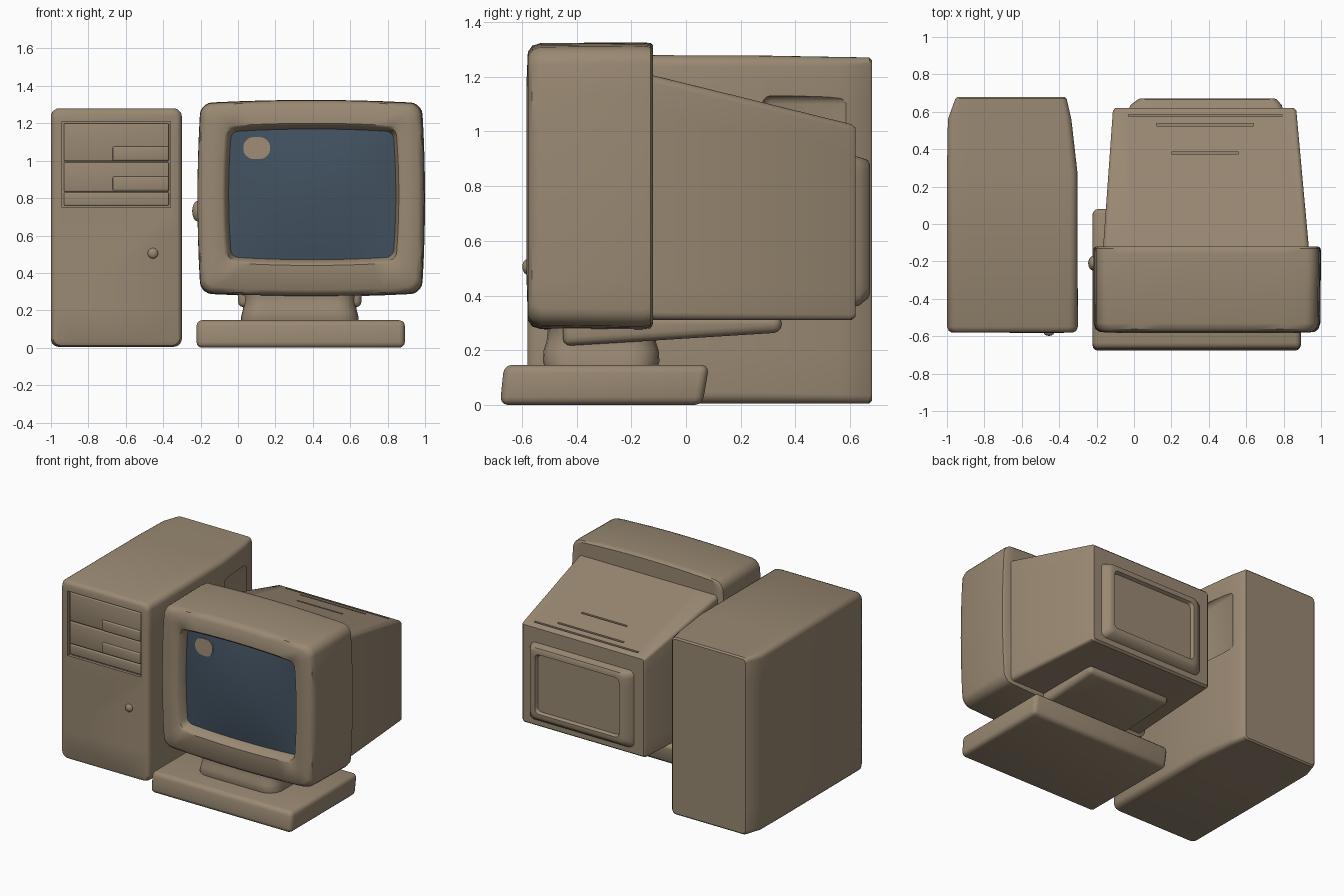
import bpy, bmesh, math
from mathutils import Vector

old = bpy.data.objects.get("Cube")
if old:
    bpy.data.objects.remove(old, do_unlink=True)


def material(name, rgb):
    m = bpy.data.materials.new(name)
    m.use_nodes = True
    m.diffuse_color = (*rgb, 1)
    m.node_tree.nodes["Principled BSDF"].inputs["Base Color"].default_value = (*rgb, 1)
    return m


BEIGE = material("beige plastic", (0.32, 0.25, 0.17))
GLASS = material("blue grey glass", (0.055, 0.085, 0.12))


def activate(ob):
    bpy.ops.object.select_all(action='DESELECT')
    ob.select_set(True)
    bpy.context.view_layer.objects.active = ob


def finish(name, bm, mat, bevel=0):
    bmesh.ops.recalc_face_normals(bm, faces=bm.faces)
    me = bpy.data.meshes.new(name)
    bm.to_mesh(me)
    bm.free()
    me.materials.append(mat)
    ob = bpy.data.objects.new(name, me)
    bpy.context.collection.objects.link(ob)
    activate(ob)
    if bevel:
        mod = ob.modifiers.new("soft edges", 'BEVEL')
        mod.width, mod.segments = bevel, 3
        bpy.ops.object.modifier_apply(modifier=mod.name)
    bpy.ops.object.shade_smooth_by_angle(angle=math.radians(38))
    return ob


def box(name, x, y, z, bevel=0.01, shape=None):
    """Soft-edged box from three (low, high) ranges; shape may move its corners."""
    bm = bmesh.new()
    bmesh.ops.create_cube(bm, size=1)
    for v in bm.verts:
        v.co = Vector([r[0] if c < 0 else r[1] for r, c in zip((x, y, z), v.co)])
        if shape:
            shape(v.co)
    return finish(name, bm, BEIGE, bevel)


def ring(a, b, r, bow=0):
    """Rounded rectangle over ranges a and b, with sides that may swell by bow."""
    (a0, a1), (b0, b1) = a, b
    centres = [(a1 - r, b1 - r), (a0 + r, b1 - r), (a0 + r, b0 + r), (a1 - r, b0 + r)]
    arcs = []
    for k, (ca, cb) in enumerate(centres):
        angles = [(k + i / 5) * math.pi / 2 for i in range(6)]
        arcs.append([Vector((ca + r * math.cos(t), cb + r * math.sin(t))) for t in angles])
    points = []
    for k, arc in enumerate(arcs):
        start = arcs[(k + 1) % 4][0]
        points += arc + [arc[-1].lerp(start, i / 8) for i in range(1, 8)]
    mid = Vector((a0 + a1, b0 + b1)) / 2
    for p in points:
        u, v = (p.x - mid.x) * 2 / (a1 - a0), (p.y - mid.y) * 2 / (b1 - b0)
        p.x += bow * u * (1 - v * v)
        p.y += bow * v * (1 - u * u)
    return points


def loft(name, sections, axis='Y', mat=BEIGE):
    """Solid through (position, ring) sections; position may depend on the point."""
    bm = bmesh.new()
    loops = []
    for pos, pts in sections:
        loop = []
        for p in pts:
            d = pos(p) if callable(pos) else pos
            loop.append(bm.verts.new((p.x, d, p.y) if axis == 'Y' else (p.x, p.y, d)))
        loops.append(loop)
    for lo, hi in zip(loops, loops[1:]):
        for i in range(len(lo)):
            j = (i + 1) % len(lo)
            bm.faces.new((lo[i], lo[j], hi[j], hi[i]))
    bm.faces.new(loops[0])
    bm.faces.new(loops[-1])
    return finish(name, bm, mat)


def blob(name, centre, radii):
    bm = bmesh.new()
    bmesh.ops.create_uvsphere(bm, u_segments=20, v_segments=12, radius=1)
    for v in bm.verts:
        v.co = Vector([c + r * k for c, r, k in zip(centre, radii, v.co)])
    return finish(name, bm, BEIGE)


def cut(target, x, y, z, bevel=0.0):
    cutter = box("cutter", x, y, z, bevel)
    cutter.hide_render = True
    activate(target)
    mod = target.modifiers.new("cut", 'BOOLEAN')
    mod.operation, mod.solver, mod.object = 'DIFFERENCE', 'EXACT', cutter
    bpy.ops.object.modifier_apply(modifier=mod.name)
    bpy.data.objects.remove(cutter, do_unlink=True)
    bpy.ops.object.shade_smooth_by_angle(angle=math.radians(38))


# Tower case, narrowing towards the back
tower = loft("tower_case", [
    (-0.58, ring((-0.975, -0.325), (0.03, 1.255), 0.04)),
    (-0.572, ring((-0.99, -0.31), (0.012, 1.27), 0.045)),
    (-0.55, ring((-1.0, -0.3), (0.005, 1.28), 0.045)),
    (0.28, ring((-1.0, -0.303), (0.005, 1.277), 0.04)),
    (0.56, ring((-0.995, -0.335), (0.005, 1.272), 0.035)),
    (0.67, ring((-0.955, -0.36), (0.005, 1.27), 0.03)),
    (0.68, ring((-0.945, -0.37), (0.015, 1.26), 0.025))])
cut(tower, (-0.94, -0.36), (-0.7, -0.56), (0.75, 1.21))
cut(tower, (-0.345, -0.2), (0.28, 0.6), (0.7, 1.13), 0.03)

# Drive bays in the front recess
for i, (low, high) in enumerate([(0.76, 0.83), (0.835, 0.992), (0.998, 1.2)]):
    box(f"drive_bay_{i + 1}", (-0.93, -0.37), (-0.572, -0.55), (low, high), 0.006)
for i, low in enumerate([0.84, 1.0]):
    box(f"drive_slot_{i + 1}", (-0.67, -0.37), (-0.583, -0.56), (low, low + 0.075), 0.008)
blob("power_button", (-0.455, -0.58, 0.505), (0.028, 0.018, 0.028))

# Monitor front housing with a sloping recess for the screen
loft("monitor_bezel", [
    (-0.12, ring((-0.185, 0.965), (0.31, 1.295), 0.06, 0.02)),
    (-0.13, ring((-0.198, 0.98), (0.295, 1.305), 0.06, 0.018)),
    (-0.16, ring((-0.2, 0.983), (0.29, 1.308), 0.06, 0.017)),
    (-0.53, ring((-0.198, 0.978), (0.295, 1.305), 0.06, 0.018)),
    (-0.562, ring((-0.188, 0.968), (0.305, 1.295), 0.06, 0.018)),
    (-0.578, ring((-0.165, 0.945), (0.328, 1.272), 0.05, 0.018)),
    (-0.582, ring((-0.07, 0.86), (0.455, 1.185), 0.04, 0.015)),
    (-0.572, ring((-0.055, 0.845), (0.468, 1.173), 0.04, 0.015)),
    (-0.5, ring((-0.03, 0.825), (0.49, 1.15), 0.035, 0.015)),
    (-0.48, ring((-0.03, 0.825), (0.49, 1.15), 0.035, 0.015))])


# Domed glass and its flat highlight
def dome(p, lift=0.0):
    u, v = (p.x - 0.3975) / 0.44, (p.y - 0.82) / 0.345
    return -0.515 - 0.03 * (1 - u * u) * (1 - v * v) - lift


def shrunk(s):
    mid = Vector((0.3975, 0.82))
    return [mid + (p - mid) * s for p in ring((-0.04, 0.835), (0.48, 1.16), 0.035, 0.015)]


loft("screen", [(-0.48, shrunk(1))] + [(dome, shrunk(s / 10)) for s in range(10, 0, -1)], mat=GLASS)
spot = ring((0.035, 0.165), (1.015, 1.12), 0.04, 0.006)
loft("screen_highlight", [(dome, spot), (lambda p: dome(p, 0.006), spot)])

# Tapered tube housing behind the bezel
body = loft("monitor_body", [
    (-0.15, ring((-0.167, 0.937), (0.31, 1.212), 0.03)),
    (0.605, ring((-0.113, 0.868), (0.31, 1.026), 0.02)),
    (0.62, ring((-0.1, 0.855), (0.322, 1.012), 0.015))])


def slope(y):
    return 1.212 - (y + 0.15) * 0.246


for y, x in [(0.38, (0.2, 0.56)), (0.53, (0.12, 0.64)), (0.58, (-0.03, 0.79))]:
    cut(body, x, (y - 0.006, y + 0.006), (slope(y) - 0.012, slope(y) + 0.03))

# Raised frame on the back of the tube housing
loft("back_frame", [
    (0.6, ring((-0.03, 0.8), (0.355, 0.915), 0.04)),
    (0.635, ring((-0.02, 0.79), (0.365, 0.905), 0.04)),
    (0.665, ring((0.02, 0.765), (0.39, 0.895), 0.04)),
    (0.672, ring((0.035, 0.75), (0.405, 0.88), 0.035)),
    (0.672, ring((0.06, 0.725), (0.43, 0.855), 0.03)),
    (0.65, ring((0.07, 0.715), (0.44, 0.845), 0.03))])

# Side knob
blob("side_knob", (-0.215, -0.21, 0.73), (0.03, 0.04, 0.055))


# Swivel foot: sloping plate, waisted neck and broad base
def raise_back(co):
    if co.z < 0.25 and co.y > 0:
        co.z += 0.05


box("swivel_plate", (0.0, 0.66), (-0.45, 0.35), (0.215, 0.33), 0.03, raise_back)
loft("swivel_neck", [(z, ring((0.33 - hx, 0.33 + hx), (-0.31 - hy, -0.31 + hy), 0.1))
                     for z, hx, hy in [(0.12, 0.315, 0.2), (0.16, 0.315, 0.213), (0.2, 0.305, 0.21),
                                       (0.23, 0.3, 0.2), (0.27, 0.303, 0.195), (0.32, 0.315, 0.2)]],
     axis='Z')


def lean_base(co):
    if co.y < 0 and co.z > 0.1:
        co.y += 0.015
    elif co.y > 0 and co.z < 0.1:
        co.y -= 0.025


box("monitor_base", (-0.222, 0.892), (-0.68, 0.085), (0.0, 0.147), 0.03, lean_base)
